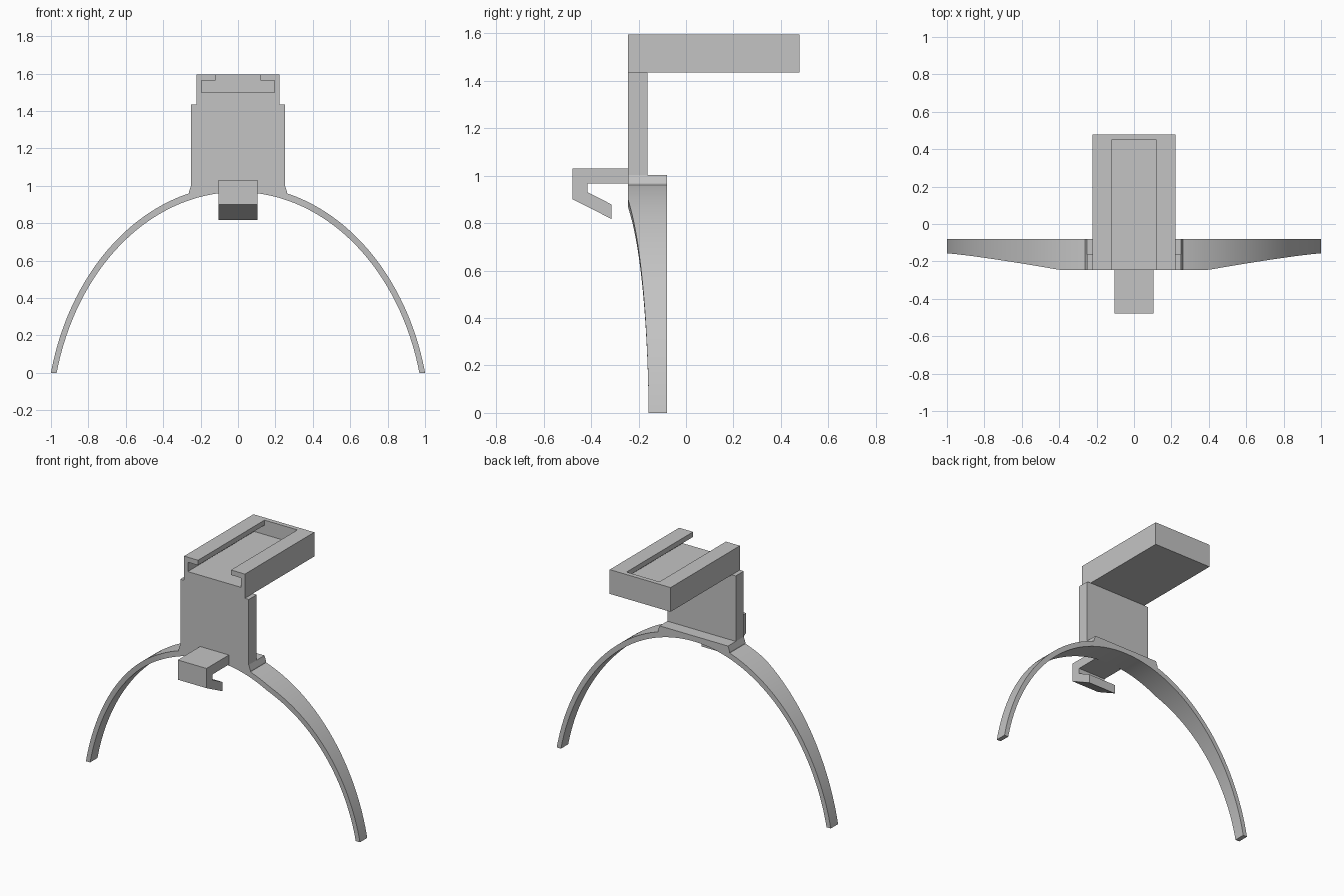
import bpy, bmesh, math

cube = bpy.data.objects.get("Cube")
if cube:
    bpy.data.objects.remove(cube, do_unlink=True)

grey = bpy.data.materials.new("plain grey")
grey.use_nodes = True
grey.diffuse_color = (0.55, 0.55, 0.55, 1)
grey.node_tree.nodes["Principled BSDF"].inputs["Base Color"].default_value = (0.55, 0.55, 0.55, 1)

FRONT, MID, BACK = -0.245, -0.162, -0.081   # depth planes of the bracket


def make_object(name, bm):
    bmesh.ops.recalc_face_normals(bm, faces=bm.faces)
    mesh = bpy.data.meshes.new(name)
    bm.to_mesh(mesh)
    bm.free()
    mesh.materials.append(grey)
    obj = bpy.data.objects.new(name, mesh)
    bpy.context.collection.objects.link(obj)
    return obj


def prism(name, profile, start, end, axis="Y"):
    """Extrude a closed profile: (x, z) along Y, or (y, z) along X."""
    def place(p, d):
        return (p[0], d, p[1]) if axis == "Y" else (d, p[0], p[1])
    bm = bmesh.new()
    face = bm.faces.new([bm.verts.new(place(p, start)) for p in profile])
    moved = bmesh.ops.extrude_face_region(bm, geom=[face])["geom"]
    step = place((0, 0), end - start)
    bmesh.ops.translate(bm, vec=step, verts=[v for v in moved if isinstance(v, bmesh.types.BMVert)])
    return make_object(name, bm)


def mirrored(half):
    """Close a right-hand half profile with its mirror image."""
    return half + [(-x, z) for x, z in reversed(half) if x > 0]


# Head band: an elliptical arch, wider at the crown than at the tips
def arc_point(a, b, f):
    low = math.asin(0.3 / b)
    t = low + (math.pi - 2 * low) * f
    return a * math.cos(t), b * math.sin(t) - 0.3


def front_depth(x):
    t = min(1, max(0, (1 - abs(x)) / 0.6))
    return -0.157 + (FRONT + 0.157) * t ** 1.2


bm = bmesh.new()
rings = []
STEPS = 96
for i in range(STEPS + 1):
    xo, zo = arc_point(1.028, 1.303, i / STEPS)
    xi, zi = arc_point(0.998, 1.267, i / STEPS)
    y = front_depth(xo)
    corners = [(xo, y, zo), (xo, BACK, zo), (xi, BACK, zi), (xi, y, zi)]
    rings.append([bm.verts.new(c) for c in corners])
for r, s in zip(rings, rings[1:]):
    for k in range(4):
        n = (k + 1) % 4
        bm.faces.new((r[k], r[n], s[n], s[k]))
bm.faces.new(rings[0])
bm.faces.new(rings[-1])
band = make_object("head_band", bm)
bpy.context.view_layer.objects.active = band
band.select_set(True)
bpy.ops.object.shade_smooth_by_angle(angle=math.radians(30))
band.select_set(False)

# Base pad and upright plate, both flaring slightly onto the band
foot = [(0, 0.985), (0.18, 0.972), (0.262, 0.955), (0.262, 0.968), (0.25, 1.003)]
prism("base_pad", mirrored(foot), FRONT, BACK)
prism("upright_plate", mirrored([(0, 0.985), (0.25, 0.985), (0.25, 1.435)]), FRONT, MID)

# Top platform with a T-shaped slot open at the front
platform = prism("top_platform", mirrored([(0.222, 1.435), (0.222, 1.595)]), FRONT, 0.478)
slot = [(0.195, 1.5), (0.195, 1.562), (0.12, 1.562), (0.12, 1.65)]
cutter = prism("slot_cutter", mirrored(slot), FRONT - 0.1, 0.448)
cutter.hide_render = True
cut = platform.modifiers.new("slot", "BOOLEAN")
cut.operation = "DIFFERENCE"
cut.solver = "EXACT"
cut.object = cutter
bpy.context.view_layer.objects.active = platform
bpy.ops.object.modifier_apply(modifier=cut.name)
bpy.data.objects.remove(cutter, do_unlink=True)

# Front hook
hook = [(-0.478, 1.03), (FRONT, 1.03), (FRONT, 0.967), (-0.415, 0.967),
        (-0.415, 0.93), (-0.313, 0.878), (-0.313, 0.817), (-0.478, 0.9)]
prism("front_hook", hook, -0.105, 0.105, "X")
